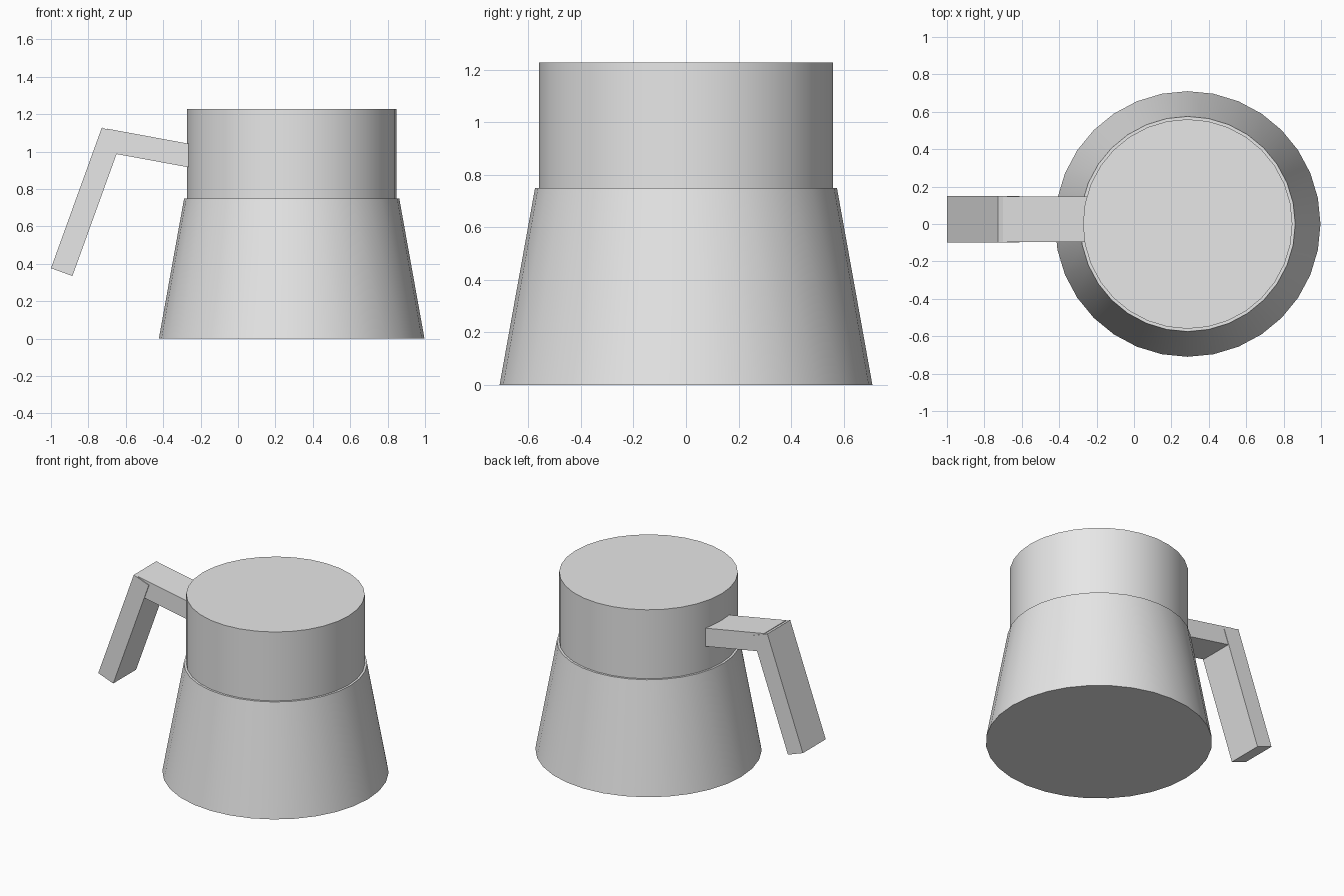
import bpy
import math
from mathutils import Vector

default = bpy.data.objects.get("Cube")
if default:
    bpy.data.objects.remove(default, do_unlink=True)

grey = bpy.data.materials.new("light grey")
grey.use_nodes = True
colour = (0.8, 0.8, 0.8, 1)
grey.diffuse_color = colour
grey.node_tree.nodes["Principled BSDF"].inputs["Base Color"].default_value = colour

CENTRE_X = 0.287


def drum(name, bottom_radius, top_radius, z0, z1):
    bpy.ops.mesh.primitive_cone_add(vertices=32, radius1=bottom_radius, radius2=top_radius,
                                    depth=z1 - z0, location=(CENTRE_X, 0, (z0 + z1) / 2))
    obj = bpy.context.object
    obj.name = name
    obj.data.materials.append(grey)
    bpy.ops.object.shade_smooth_by_angle(angle=math.radians(30))


def bar(name, start, end, thickness, y0, y1):
    """Square-ended bar whose upper/outer edge runs from start to end in the xz plane."""
    a, b = Vector(start), Vector(end)
    along = b - a
    side = Vector((along.y, -along.x)).normalized() * thickness
    middle = (a + b + side) / 2
    bpy.ops.mesh.primitive_cube_add(size=1, location=(middle.x, (y0 + y1) / 2, middle.y))
    obj = bpy.context.object
    obj.name = name
    obj.scale = (along.length, y1 - y0, thickness)
    obj.rotation_euler.y = -math.atan2(along.y, along.x)
    obj.data.materials.append(grey)


# Tapered lower body and straight upper body
drum("lower_body", 0.71, 0.575, 0, 0.75)
drum("upper_body", 0.56, 0.56, 0.75, 1.227)

# Bent handle: arm running into the body, and slanted grip
bar("handle_arm", (-0.70, 1.122), (-0.2, 1.03), 0.124, -0.095, 0.147)
bar("handle_grip", (-1.0, 0.376), (-0.728, 1.128), 0.122, -0.1, 0.15)
